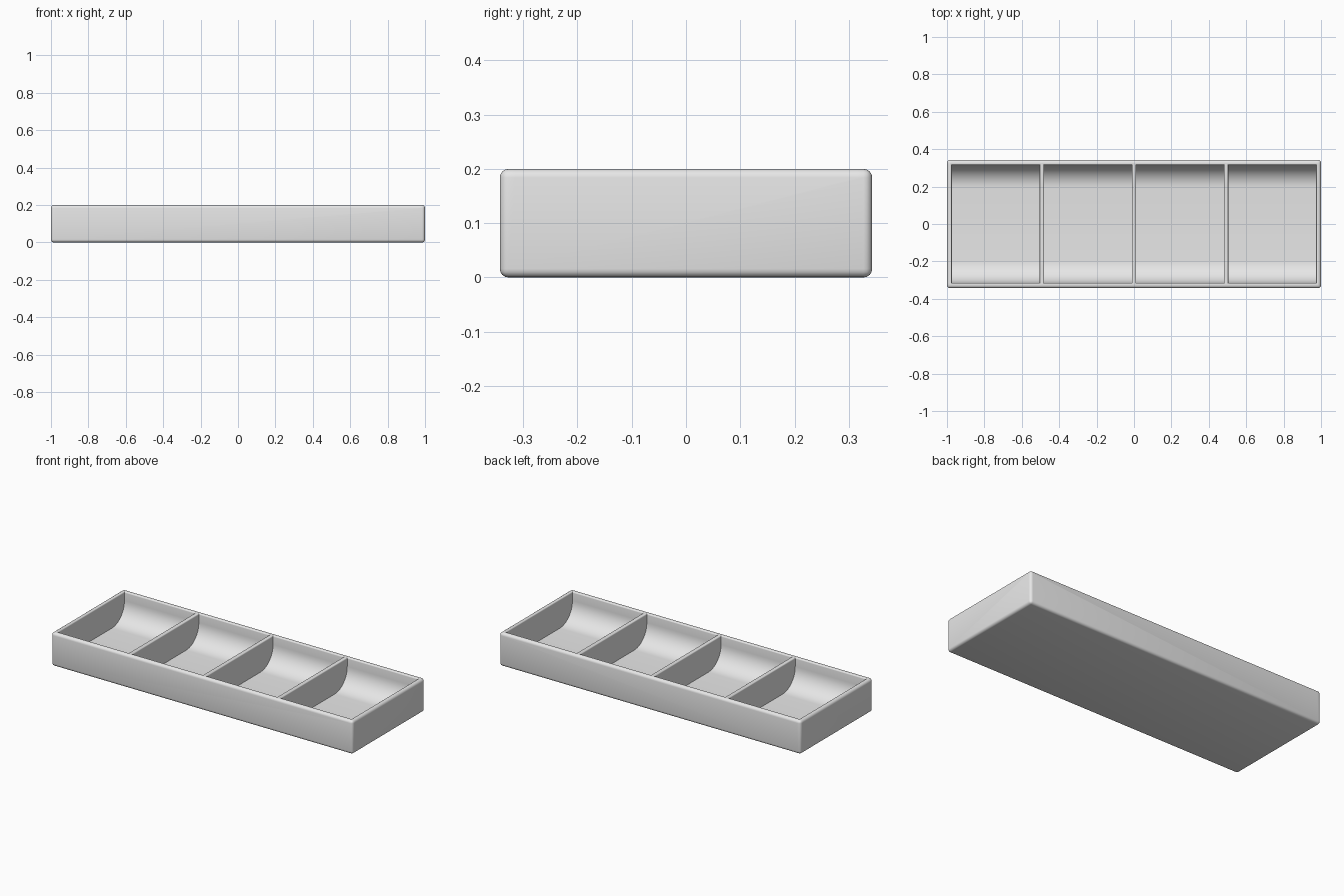
import bpy, bmesh, math

if "Cube" in bpy.data.objects:
    bpy.data.objects.remove(bpy.data.objects["Cube"])

HX, HY, H = 1.0, 0.343, 0.2        # outer half length, half depth, height
IY, FLOOR, R = 0.315, 0.026, 0.12  # inner half depth, floor height, scoop radius
DIV, HALF = 0.4925, 0.012          # divider spacing and half thickness

grey = bpy.data.materials.new("grey")
grey.diffuse_color = (0.8, 0.8, 0.8, 1)
grey.use_nodes = True
grey.node_tree.nodes["Principled BSDF"].inputs["Base Color"].default_value = grey.diffuse_color

bm = bmesh.new()
cache = {}


def vert(x, y, z):
    key = (round(x, 5), round(y, 5), round(z, 5))
    if key not in cache:
        cache[key] = bm.verts.new(key)
    return cache[key]


def face(points):
    bm.faces.new([vert(*p) for p in points])


# Grid lines: outer wall, compartment sides, dividers
xs = [-HX, -0.974]
for c in (-DIV, 0, DIV):
    xs += [c - HALF, c + HALF]
xs += [0.974, HX]
ys = [-HY, -IY, IY, HY]

# Compartment cross-section: upright walls scooped into a flat floor
arc = [math.radians(90 * i / 12) for i in range(13)]
half = [(IY, H)] + [(IY - R + R * math.cos(a), FLOOR + R - R * math.sin(a)) for a in arc]
profile = [(-y, z) for y, z in half] + half[::-1]

# Rim, divider tops and compartments
for i in range(len(xs) - 1):
    x0, x1 = xs[i], xs[i + 1]
    for j in range(3):
        if j == 1 and i % 2 == 1:
            for (ya, za), (yb, zb) in zip(profile, profile[1:]):
                face([(x0, ya, za), (x1, ya, za), (x1, yb, zb), (x0, yb, zb)])
            for x in (x0, x1):
                face([(x, y, z) for y, z in profile])
        else:
            face([(x0, ys[j], H), (x1, ys[j], H), (x1, ys[j + 1], H), (x0, ys[j + 1], H)])

# Outer sides and underside
for s in (-1, 1):
    face([(x, s * HY, H) for x in xs] + [(HX, s * HY, 0), (-HX, s * HY, 0)])
    face([(s * HX, y, H) for y in ys] + [(s * HX, HY, 0), (s * HX, -HY, 0)])
face([(-HX, -HY, 0), (HX, -HY, 0), (HX, HY, 0), (-HX, HY, 0)])
bmesh.ops.recalc_face_normals(bm, faces=bm.faces)


def is_outer(e):
    return any(all(abs(abs(v.co[k]) - m) < 1e-4 for v in e.verts) for k, m in ((0, HX), (1, HY)))


def round_edges(edges, radius):
    bmesh.ops.bevel(bm, geom=edges, offset=radius, offset_type='OFFSET',
                    segments=4, profile=0.5, affect='EDGES', clamp_overlap=True)


# Rounded outer edges, then rounded inner rim
sharp = [e for e in bm.edges if e.calc_face_angle(0) > 1.0]
round_edges([e for e in sharp if is_outer(e)], 0.016)
round_edges([e for e in bm.edges if e.calc_face_angle(0) > 1.0
             and all(v.co.z > H - 1e-4 for v in e.verts)], 0.008)
bmesh.ops.recalc_face_normals(bm, faces=bm.faces)

mesh = bpy.data.meshes.new("divided_tray")
bm.to_mesh(mesh)
bm.free()
mesh.materials.append(grey)
tray = bpy.data.objects.new("divided_tray", mesh)
bpy.context.collection.objects.link(tray)
bpy.context.view_layer.objects.active = tray
tray.select_set(True)
bpy.ops.object.shade_smooth_by_angle(angle=math.radians(35))
